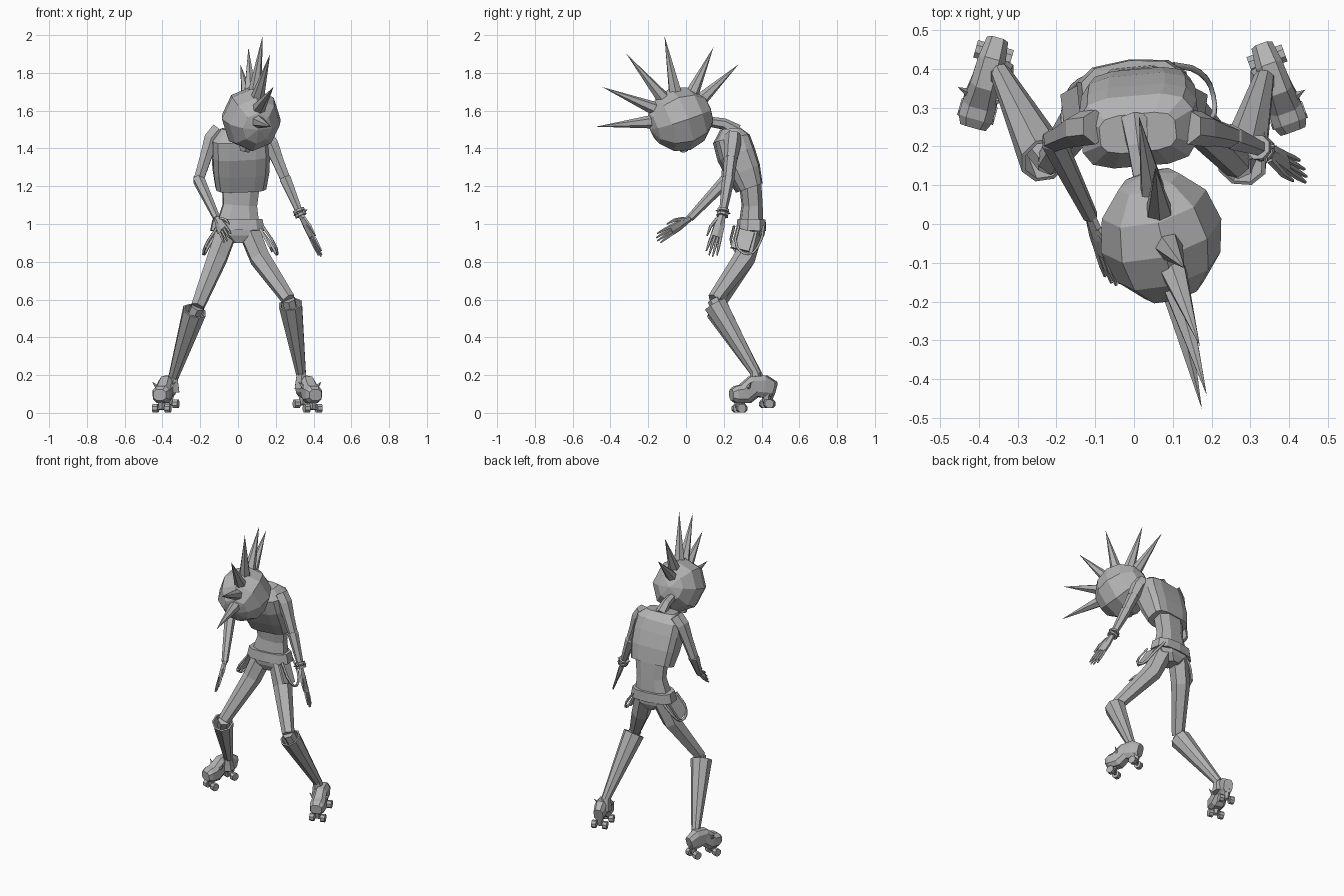
import bpy, bmesh, math
from mathutils import Vector as V, Matrix

cube = bpy.data.objects.get("Cube")
if cube:
    bpy.data.objects.remove(cube, do_unlink=True)

grey = bpy.data.materials.new("plain grey")
grey.use_nodes = True
grey.diffuse_color = (0.45, 0.45, 0.45, 1)
grey.node_tree.nodes["Principled BSDF"].inputs["Base Color"].default_value = (0.45, 0.45, 0.45, 1)


def finish(name, bm):
    bmesh.ops.recalc_face_normals(bm, faces=bm.faces)
    mesh = bpy.data.meshes.new(name)
    bm.to_mesh(mesh)
    bm.free()
    mesh.materials.append(grey)
    ob = bpy.data.objects.new(name, mesh)
    bpy.context.collection.objects.link(ob)
    return ob


def loft(name, stations, sides=6, ref=(1, 0, 0), square=1.0, caps=True, wall=0):
    """Tube through (point, half width, half depth); ref is the width axis."""
    bm = bmesh.new()
    pts = [V(s[0]) for s in stations]
    rings = []
    for i, (p, a, b) in enumerate(stations):
        d = (pts[min(i + 1, len(pts) - 1)] - pts[max(i - 1, 0)]).normalized()
        u = V(ref)
        u = (u - d * u.dot(d)).normalized()
        v = d.cross(u)
        ring = []
        for k in range(sides):
            t = 2 * math.pi * (k + 0.5) / sides
            c, s = math.cos(t), math.sin(t)
            c = math.copysign(abs(c) ** square, c)
            s = math.copysign(abs(s) ** square, s)
            ring.append(bm.verts.new(V(p) + u * a * c + v * b * s))
        rings.append(ring)
    for r, q in zip(rings, rings[1:]):
        for k in range(sides):
            n = (k + 1) % sides
            bm.faces.new((r[k], r[n], q[n], q[k]))
    if caps:
        bm.faces.new(rings[0])
        bm.faces.new(rings[-1])
    ob = finish(name, bm)
    if wall:
        ob.modifiers.new("wall", "SOLIDIFY").thickness = wall
    return ob


def limb(name, *stations, sides=6, ref=(1, 0, 0)):
    return loft(name, [(p, r, r) for p, r in stations], sides, ref)


def spike(name, base, tip, r, sides=6):
    d = V(tip) - V(base)
    bm = bmesh.new()
    rot = d.to_track_quat("Z", "Y").to_matrix().to_4x4()
    bmesh.ops.create_cone(bm, cap_ends=True, segments=sides, radius1=r, radius2=0, depth=d.length,
                          matrix=Matrix.Translation(V(base) + d / 2) @ rot)
    return finish(name, bm)


def box(name, centre, size, rot):
    bm = bmesh.new()
    bmesh.ops.create_cube(bm, size=1, matrix=Matrix.Translation(centre) @ rot @ Matrix.Diagonal((*size, 1)))
    return finish(name, bm)


# Head: a coarse ball tipped forward
bm = bmesh.new()
bmesh.ops.create_uvsphere(bm, u_segments=8, v_segments=6, radius=1)
tilt = Matrix.Rotation(0.25, 4, "Z") @ Matrix.Rotation(1.9, 4, "X")
head_centre = V((0.07, -0.03, 1.555))
bm.transform(Matrix.Translation(head_centre) @ Matrix.Diagonal((0.16, 0.176, 0.172, 1)) @ tilt)
finish("head", bm)
loft("chin", [((0.05, -0.02, 1.45), 0.05, 0.05), ((0.035, -0.01, 1.385), 0.03, 0.02)])

# Crest of hair spikes fanning out of the head
tips = [(0.175, -0.477, 1.515), (0.188, -0.443, 1.725), (0.17, -0.315, 1.9),
        (0.13, -0.114, 1.995), (0.055, 0.145, 1.935), (0.013, 0.278, 1.845)]
for i, tip in enumerate(tips):
    away = (V(tip) - head_centre).normalized()
    spike(f"hair_spike_{i + 1}", head_centre + away * 0.135, tip, 0.038)

# Neck
limb("neck", ((0.0, 0.27, 1.49), 0.038), ((0.01, 0.2, 1.53), 0.03), ((0.03, 0.07, 1.55), 0.025))

# Shirt, belly, belt and pelvis
turn = (1, 0.1, 0)
loft("shirt", [((0.015, 0.335, 1.19), 0.135, 0.07), ((0.015, 0.303, 1.28), 0.15, 0.09),
               ((0.015, 0.265, 1.37), 0.154, 0.1), ((0.01, 0.24, 1.45), 0.15, 0.095),
               ((0.01, 0.235, 1.505), 0.1, 0.05)], 12, turn, 0.55)
loft("belly", [((0.0, 0.345, 0.99), 0.12, 0.065), ((0.01, 0.35, 1.1), 0.095, 0.055),
               ((0.015, 0.34, 1.21), 0.105, 0.058)], 8, turn, 0.8)
loft("belt", [((-0.003, 0.345, 0.965), 0.148, 0.08), ((-0.003, 0.347, 1.025), 0.135, 0.075)], 10, turn, 0.75)
loft("pelvis", [((0, 0.345, 0.9), 0.04, 0.05), ((0, 0.345, 0.94), 0.11, 0.07),
                ((0, 0.345, 0.98), 0.14, 0.075)], 8, turn, 0.8)

# Hip pouches and hanging loops
for side, name in ((1, "left"), (-1, "right")):
    box(f"{name}_hip_pouch", (side * 0.15, 0.3, 0.915), (0.014, 0.1, 0.12),
        Matrix.Rotation(-side * 0.5, 4, "Y") @ Matrix.Rotation(-0.25, 4, "X"))
    curve = bpy.data.curves.new(f"{name}_hip_loop", "CURVE")
    curve.dimensions = "3D"
    curve.bevel_depth = 0.008
    curve.bevel_resolution = 0
    curve.resolution_u = 3
    path = [(0.1, 0.41, 0.99), (0.17, 0.39, 0.9), (0.205, 0.33, 0.84), (0.2, 0.27, 0.88), (0.13, 0.28, 0.99)]
    line = curve.splines.new("BEZIER")
    line.bezier_points.add(len(path) - 1)
    for bp, (x, y, z) in zip(line.bezier_points, path):
        shift = 0 if side > 0 else 0.025
        bp.co = (side * (x - shift), y - shift, z)
        bp.handle_left_type = bp.handle_right_type = "AUTO"
    curve.materials.append(grey)
    bpy.context.collection.objects.link(bpy.data.objects.new(curve.name, curve))


# Legs, flared boots and roller skates
def skate(name, heel, toe):
    heel, toe = V((*heel, 0)), V((*toe, 0))
    along = (toe - heel).normalized()
    out = along.cross(V((0, 0, 1)))
    at = lambda t, s, z: heel.lerp(toe, t) + out * s + V((0, 0, z))
    shape = [(0.02, 0.125, 0.03, 0.042), (0.25, 0.14, 0.038, 0.062), (0.48, 0.14, 0.04, 0.058),
             (0.7, 0.1, 0.047, 0.055), (0.9, 0.097, 0.047, 0.047), (1, 0.095, 0.036, 0.03)]
    loft(f"{name}_shoe", [(at(t, 0, z), w, h) for t, z, w, h in shape], 8, out, 0.7)
    for t, z in ((0.16, 0.048), (0.82, 0.024)):
        limb(f"{name}_axle", (at(t, -0.03, z), 0.009), (at(t, 0.03, z), 0.009), ref=along)
        limb(f"{name}_truck", (at(t, 0, z), 0.016), (at(t, 0, z + 0.06), 0.03))
        for s in (-0.034, 0.034):
            limb(f"{name}_wheel", (at(t, s - 0.014, z), 0.025), (at(t, s + 0.014, z), 0.025), sides=8, ref=along)
    for s in (-1, 1):
        spike(f"{name}_stud", at(0.65, s * 0.035, 0.135), at(0.62, s * 0.066, 0.165), 0.013, 5)


legs = {
    "left": [(0.06, 0.345, 0.96), (0.115, 0.31, 0.82), (0.268, 0.15, 0.6), (0.278, 0.155, 0.575),
             (0.335, 0.375, 0.2), (0.33, 0.46), (0.41, 0.24)],
    "right": [(-0.06, 0.345, 0.96), (-0.11, 0.31, 0.82), (-0.215, 0.16, 0.56), (-0.23, 0.165, 0.54),
              (-0.345, 0.39, 0.18), (-0.352, 0.475), (-0.415, 0.25)],
}
for name, (hip, mid, knee, cuff, ankle, heel, toe) in legs.items():
    limb(f"{name}_thigh", (hip, 0.062), (mid, 0.058), (knee, 0.038))
    top, end = V(cuff), V(ankle)
    limb(f"{name}_knee", (knee, 0.038), (top.lerp(end, 0.15), 0.036))
    loft(f"{name}_boot", [(top, 0.066, 0.066), (end, 0.027, 0.027)], 8, caps=False, wall=0.01)
    limb(f"{name}_ankle", (end + V((0, -0.01, 0.02)), 0.026), (end - V((0, 0, 0.07)), 0.04))
    skate(f"{name}_skate", heel, toe)


# Arms and hands
def hand(name, wrist, tip, spread):
    wrist, tip = V(wrist), V(tip)
    d = tip - wrist
    s = V(spread)
    s = (s - d * s.dot(d) / d.length_squared).normalized()
    loft(f"{name}_palm", [(wrist, 0.017, 0.014), (wrist + d * 0.3, 0.032, 0.015),
                          (wrist + d * 0.55, 0.036, 0.012)], 6, s)
    for i in range(4):
        k = i - 1.5
        reach = 1 - 0.06 * abs(k)
        limb(f"{name}_finger", (wrist + d * 0.5 + s * k * 0.016, 0.009),
             (wrist + d * 0.75 + s * k * 0.019, 0.008), (wrist + d * reach + s * k * 0.021, 0.004), sides=5, ref=s)
    limb(f"{name}_thumb", (wrist + d * 0.15 + s * 0.02, 0.011), (wrist + d * 0.38 + s * 0.045, 0.009),
         (wrist + d * 0.6 + s * 0.05, 0.004), sides=5, ref=s)


arms = {
    "left": [(0.14, 0.25, 1.47), (0.175, 0.245, 1.42), (0.25, 0.225, 1.24), (0.327, 0.195, 1.06),
             (0.445, 0.13, 0.825), (0.35, -1, 0.2)],
    "right": [(-0.1, 0.25, 1.5), (-0.14, 0.245, 1.45), (-0.208, 0.215, 1.235), (-0.112, 0.02, 1.03),
              (-0.05, -0.16, 0.915), (0.78, -0.36, 1)],
}
for name, (root, shoulder, elbow, wrist, tip, spread) in arms.items():
    limb(f"{name}_shoulder", (root, 0.045), (shoulder, 0.045), (V(shoulder).lerp(V(elbow), 0.4), 0.037))
    limb(f"{name}_upper_arm", (shoulder, 0.04), (elbow, 0.03))
    limb(f"{name}_forearm", (V(elbow) + (V(elbow) - V(wrist)) * 0.06, 0.026), (elbow, 0.034), (wrist, 0.02))
    hand(f"{name}_hand", wrist, tip, spread)

# Studded bracelet on the left wrist
wrist = V(arms["left"][3])
down = (wrist - V(arms["left"][2])).normalized()
for k in (-0.012, 0.012):
    limb("bracelet", (wrist + down * (k - 0.007), 0.033), (wrist + down * (k + 0.007), 0.033), sides=8)
across = down.orthogonal().normalized()
for k in range(5):
    ray = Matrix.Rotation(k * math.tau / 5, 3, down) @ across
    spike("bracelet_stud", wrist + ray * 0.025, wrist + ray * 0.045, 0.009, 4)
